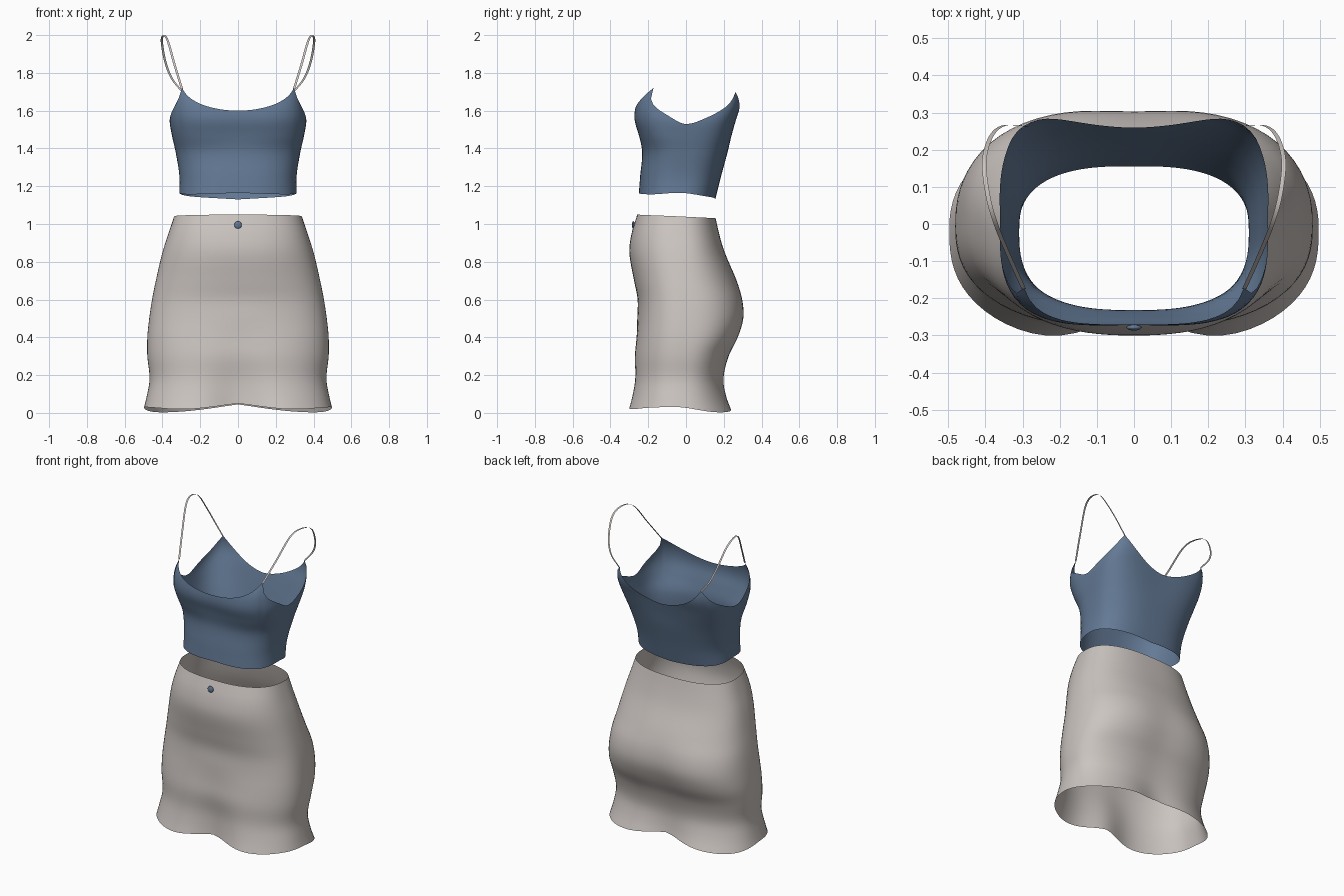
import bpy, math

if "Cube" in bpy.data.objects:
    bpy.data.objects.remove(bpy.data.objects["Cube"])

def material(name, rgb):
    m = bpy.data.materials.new(name)
    m.diffuse_color = (*rgb, 1)
    m.use_nodes = True
    m.node_tree.nodes["Principled BSDF"].inputs["Base Color"].default_value = m.diffuse_color
    return m

BLUE = material("denim blue", (0.127, 0.195, 0.305))
GREY = material("warm grey", (0.60, 0.555, 0.53))

def table(rows, t):
    """Smooth (cubic) lookup: the first column is the key, the rest are returned."""
    t = min(max(t, rows[0][0]), rows[-1][0])
    i = 0
    while i < len(rows) - 2 and t > rows[i + 1][0]:
        i += 1
    a, b = rows[i], rows[i + 1]
    p, q = rows[max(i - 1, 0)], rows[min(i + 2, len(rows) - 1)]
    h = b[0] - a[0]
    u = (t - a[0]) / h
    out = []
    for k in range(1, len(a)):
        ma = (b[k] - p[k]) / (b[0] - p[0]) * h
        mb = (q[k] - a[k]) / (q[0] - a[0]) * h
        out.append((2*u**3 - 3*u*u + 1) * a[k] + (u**3 - 2*u*u + u) * ma
                   + (3*u*u - 2*u**3) * b[k] + (u**3 - u*u) * mb)
    return out

def surface(rows, deg, z):
    """Point on the garment at an angle (-90 front, 0 side, 90 back) and height."""
    w, yc, yf, yb, nf, nb, dent_f, dent_b = table(rows, z)
    c, s = math.cos(math.radians(deg)), math.sin(math.radians(deg))
    n = nf + (nb - nf) * (0.5 + 0.5 * s)
    r = (abs(c)**n + abs(s)**n) ** (-1 / n)
    x = w * c * r
    y = yc + (yb - yc if s > 0 else yc - yf) * s * r
    dip = math.exp(-(x / 0.15)**2)
    y += -dent_b * dip if s > 0 else dent_f * dip
    return (x, y, z)

def add_mesh(name, verts, faces, mat):
    me = bpy.data.meshes.new(name)
    me.from_pydata(verts, [], faces)
    me.materials.append(mat)
    for p in me.polygons:
        p.use_smooth = True
    ob = bpy.data.objects.new(name, me)
    bpy.context.collection.objects.link(ob)
    return ob

def tube(name, rows, low, high, angles, levels, mat):
    """Open cloth tube between a lower and an upper edge, symmetric in x."""
    loop = [(a, 1) for a in angles] + [(a, -1) for a in reversed(angles[1:-1])]
    verts, faces, m = [], [], len(loop)
    for j in range(levels + 1):
        for a, side in loop:
            z0, z1 = low(a), high(a)
            x, y, z = surface(rows, a, z0 + (z1 - z0) * j / levels)
            verts.append((x * side, y, z))
    for j in range(levels):
        for i in range(m):
            k = (i + 1) % m
            faces.append((j*m + i, j*m + k, (j+1)*m + k, (j+1)*m + i))
    return add_mesh(name, verts, faces, mat)

def span(a, b, n):
    return [a + (b - a) * i / n for i in range(n)]

# Skirt: height, half width, centre y, front y, back y, squareness front/back, dents front/back
SKIRT = [
    (0.00, .505, -.03, -.335, .270, 2.4, 2.4, .08, .060),
    (0.08, .485, -.03, -.310, .235, 2.4, 2.4, .06, .040),
    (0.18, .468, -.02, -.290, .212, 2.4, 2.4, .04, .020),
    (0.30, .480, -.01, -.285, .235, 2.4, 2.5, .02, .012),
    (0.40, .480, .00, -.270, .285, 2.5, 2.6, .01, .015),
    (0.50, .470, .00, -.258, .313, 2.5, 2.6, .00, .012),
    (0.60, .455, .00, -.256, .305, 2.5, 2.5, .00, .008),
    (0.70, .435, -.01, -.275, .268, 2.4, 2.4, .00, .000),
    (0.85, .400, -.02, -.300, .205, 2.4, 2.4, .00, .000),
    (0.95, .368, -.03, -.288, .175, 2.5, 2.5, .00, .000),
    (1.05, .335, -.03, -.258, .153, 2.5, 2.5, .00, .000)]
SKIRT_HEM = [(-90, .05), (-60, .02), (-30, .028), (0, .03), (35, .004), (60, .01), (90, .045)]
tube("skirt", SKIRT, lambda a: table(SKIRT_HEM, a)[0],
     lambda a: 1.04 - 0.01 * math.sin(math.radians(a)),
     span(-90, 90, 40) + [90], 36, GREY)

# Cropped top with scooped neck, back and armholes
TOP = [
    (1.13, .312, -.03, -.252, .155, 2.6, 2.6, 0, 0),
    (1.25, .310, -.02, -.243, .185, 2.6, 2.7, 0, 0),
    (1.38, .330, .00, -.232, .220, 2.7, 3.0, 0, 0),
    (1.47, .350, .00, -.255, .245, 3.0, 3.5, .006, .004),
    (1.55, .362, .02, -.277, .268, 3.3, 4.0, .006, .006),
    (1.62, .352, .03, -.270, .290, 3.8, 5.0, .003, .008),
    (1.68, .336, .04, -.245, .290, 4.5, 6.0, 0, .008),
    (1.72, .328, .04, -.212, .280, 5.0, 6.0, 0, .008)]
FRONT, BACK = -43, 46          # strap corner angles
ARMHOLE = [(FRONT, 1.72), (-38, 1.645), (-22, 1.575), (-4, 1.53),
           (18, 1.56), (36, 1.62), (BACK, 1.70)]

def top_edge(a):
    if a < FRONT:
        f = math.tan(math.radians(a + 90)) / math.tan(math.radians(FRONT + 90))
        return 1.60 + 0.12 * f * f
    if a > BACK:
        f = math.tan(math.radians(90 - a)) / math.tan(math.radians(90 - BACK))
        return 1.54 + 0.16 * f ** 1.7
    return table(ARMHOLE, a)[0]

TOP_HEM = [(-90, 1.165), (-40, 1.157), (0, 1.165), (45, 1.145), (90, 1.13)]
tube("crop_top", TOP, lambda a: table(TOP_HEM, a)[0], top_edge,
     span(-90, FRONT, 14) + span(FRONT, BACK, 26) + span(BACK, 90, 14) + [90], 26, BLUE)

# Thin ribbon shoulder straps
f, b = surface(TOP, FRONT, 1.715), surface(TOP, BACK, 1.695)
PATH = [(0, *f), (1, .335, -.09, 1.84), (2, .372, .0, 1.97), (3, .394, .08, 1.998),
        (4, .403, .17, 1.965), (5, .385, .235, 1.86), (6, .35, .265, 1.77), (7, *b)]
for name, side in (("right_strap", 1), ("left_strap", -1)):
    verts = []
    for i in range(43):
        x, y, z = table(PATH, i / 6)
        verts += [((x - .006) * side, y, z), ((x + .006) * side, y, z)]
    add_mesh(name, verts, [(2*i, 2*i + 1, 2*i + 3, 2*i + 2) for i in range(42)], GREY)

# Waist button
y = surface(SKIRT, -90, 0.995)[1]
bpy.ops.mesh.primitive_uv_sphere_add(segments=20, ring_count=10, radius=0.02,
                                     location=(0, y - 0.003, 0.995))
button = bpy.context.object
button.name = "waist_button"
button.scale = (1, 0.4, 1)
button.data.materials.append(BLUE)
bpy.ops.object.shade_smooth()
